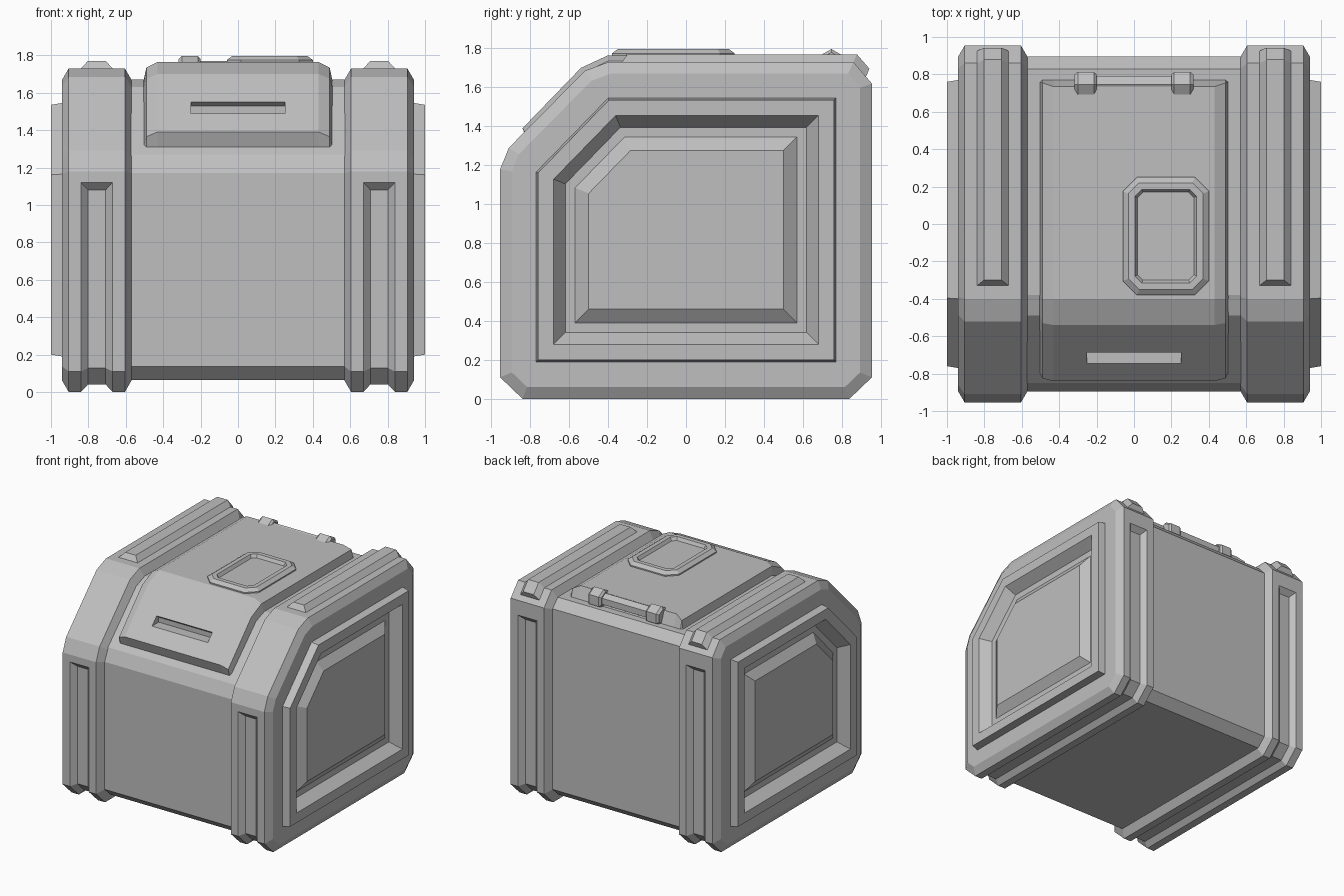
import bpy, bmesh
from math import sin, cos, pi
from mathutils import Vector

cube = bpy.data.objects.get("Cube")
if cube:
    bpy.data.objects.remove(cube, do_unlink=True)

grey = bpy.data.materials.new("plain_grey")
grey.use_nodes = True
grey.diffuse_color = (0.52, 0.52, 0.52, 1)
grey.node_tree.nodes["Principled BSDF"].inputs["Base Color"].default_value = grey.diffuse_color


def loft(name, rings):
    """Skin a series of equal-length point rings and cap both ends."""
    bm = bmesh.new()
    cache = {}

    def vert(p):
        key = tuple(round(c, 5) for c in p)
        if key not in cache:
            cache[key] = bm.verts.new(key)
        return cache[key]

    def face(points):
        vs = list(dict.fromkeys(vert(p) for p in points))
        if len(vs) > 2 and not bm.faces.get(vs):
            bm.faces.new(vs)

    n = len(rings[0])
    for a, b in zip(rings, rings[1:]):
        for i in range(n):
            j = (i + 1) % n
            face([a[i], a[j], b[j], b[i]])
    face(rings[0])
    face(rings[-1])
    bmesh.ops.recalc_face_normals(bm, faces=bm.faces)
    mesh = bpy.data.meshes.new(name)
    bm.to_mesh(mesh)
    bm.free()
    mesh.materials.append(grey)
    ob = bpy.data.objects.new(name, mesh)
    bpy.context.collection.objects.link(ob)
    return ob


def inset(poly, depth):
    """Move a counterclockwise outline inwards, by one depth or one per point."""
    pts = [Vector(p) for p in poly]
    n = len(pts)
    depths = depth if isinstance(depth, list) else [depth] * n
    out = []
    for i, p in enumerate(pts):
        a, b = i - 1, i + 1
        while (pts[a % n] - p).length < 1e-5:
            a -= 1
        while (pts[b % n] - p).length < 1e-5:
            b += 1
        d1, d2 = (p - pts[a % n]).normalized(), (pts[b % n] - p).normalized()
        n1, n2 = Vector((-d1.y, d1.x)), Vector((-d2.y, d2.x))
        out.append(p + (n1 + n2) / (1 + n1.dot(n2)) * depths[i])
    return out


def at_x(x, poly):
    return [(x, p[0], p[1]) for p in poly]


def at_z(z, poly):
    return [(p[0], p[1], z) for p in poly]


def cut(ob, cutter):
    cutter.hide_render = True
    mod = ob.modifiers.new("cut", 'BOOLEAN')
    mod.operation, mod.solver, mod.object = 'DIFFERENCE', 'EXACT', cutter
    bpy.context.view_layer.objects.active = ob
    bpy.ops.object.modifier_apply(modifier=mod.name)
    bpy.data.objects.remove(cutter, do_unlink=True)


# Main body between the two end sections
body = [(-.82, .065), (.82, .065), (.895, .135), (.895, 1.6), (.83, 1.67),
        (-.38, 1.67), (-.49, 1.63), (-.85, 1.27), (-.895, 1.17), (-.895, .135)]
loft("body", [at_x(-.6, body), at_x(.6, body)])

# End section outline: y, z, band depth (groove or rib), slide of the band end
G, R = .04, -.04
band = [(-.84, 0, G, 0, 0), (.84, 0, G, 0, 0), (.955, .11, G, 0, 0),
        (.955, 1.5, G, 0, -.04), (.955, 1.5, 0, 0, 0), (.955, 1.62, 0, 0, 0),
        (.925, 1.655, 0, 0, 0), (.925, 1.655, R, -.013, .015), (.86, 1.73, R, 0, 0),
        (-.33, 1.73, R, .03, 0), (-.33, 1.73, 0, 0, 0), (-.4, 1.73, 0, 0, 0),
        (-.52, 1.685, 0, 0, 0), (-.91, 1.29, 0, 0, 0), (-.955, 1.18, 0, 0, 0),
        (-.955, 1.12, 0, 0, 0), (-.955, 1.12, G, 0, -.04), (-.955, .11, G, 0, 0)]
rim = [(y, z) for y, z, d, sy, sz in band]
rim_low = inset(rim, .06)
channel = [p + Vector((b[3], b[4])) for p, b in zip(inset(rim, [b[2] for b in band]), band)]
section = [(.57, rim_low), (.605, rim), (.67, rim), (.708, channel),
           (.802, channel), (.84, rim), (.905, rim), (.94, rim_low)]

# Side panel outline and its steps: x, inset
panel = [(-.77, .19), (.77, .19), (.77, 1.545), (-.4, 1.545), (-.77, 1.165)]
steps = [(.9, 0), (.94, 0), (1, .01), (1, .09), (.92, .15), (.92, .2), (.97, .27)]

for side, s in (("left", 1), ("right", -1)):
    end = loft(side + "_end_section", [at_x(s * x, p) for x, p in section])
    cut(end, loft("panel_cutter", [at_x(s * x, inset(panel, .05)) for x in (.88, 1.1)]))
    loft(side + "_side_panel", [at_x(s * x, inset(panel, d)) for x, d in steps])

# Lid: base, shoulder and crown points at stations from front to back
stations = [((-.78, 1.28), (-.81, 1.31), (-.81, 1.31)),
            ((-.78, 1.29), (-.825, 1.365), (-.84, 1.39)),
            ((-.48, 1.61), (-.53, 1.675), (-.54, 1.7)),
            ((-.38, 1.64), (-.4, 1.735), (-.4, 1.765)),
            ((.76, 1.64), (.755, 1.735), (.735, 1.765)),
            ((.77, 1.6), (.77, 1.67), (.77, 1.67))]
widths = (.51, .49, .43)
lid = loft("lid", [[(-w, *p) for w, p in zip(widths, st)] +
                   [(w, *p) for w, p in reversed(list(zip(widths, st)))] for st in stations])

# Slot in the sloping front of the lid
slot = [(-.87, 1.488), (-.66, 1.488), (-.66, 1.528), (-.69, 1.552), (-.87, 1.69)]
cut(lid, loft("slot_cutter", [at_x(-.25, slot), at_x(.25, slot)]))

# Raised eight-sided hatch frame on the lid
x0, x1, y0, y1, c = -.06, .4, -.38, .25, .075
hatch = [(x0 + c, y0), (x1 - c, y0), (x1, y0 + c), (x1, y1 - c),
         (x1 - c, y1), (x0 + c, y1), (x0, y1 - c), (x0, y0 + c)]
loft("hatch_frame", [at_z(z, inset(hatch, d)) for z, d in
                     ((1.75, 0), (1.775, 0), (1.797, .03), (1.797, .065), (1.772, .08))])


# Hinge at the back of the lid
def hexagon(r):
    return [(.747 + r * cos(k * pi / 3 + pi / 2), 1.72 + r * sin(k * pi / 3 + pi / 2))
            for k in range(6)]


loft("hinge_bar", [at_x(x, hexagon(.05)) for x in (-.22, .22)])
for side, s in (("left", 1), ("right", -1)):
    loft(side + "_hinge_block", [at_x(s * x, hexagon(r)) for x, r in
                                 ((.2, .06), (.215, .077), (.3, .077), (.318, .06))])
